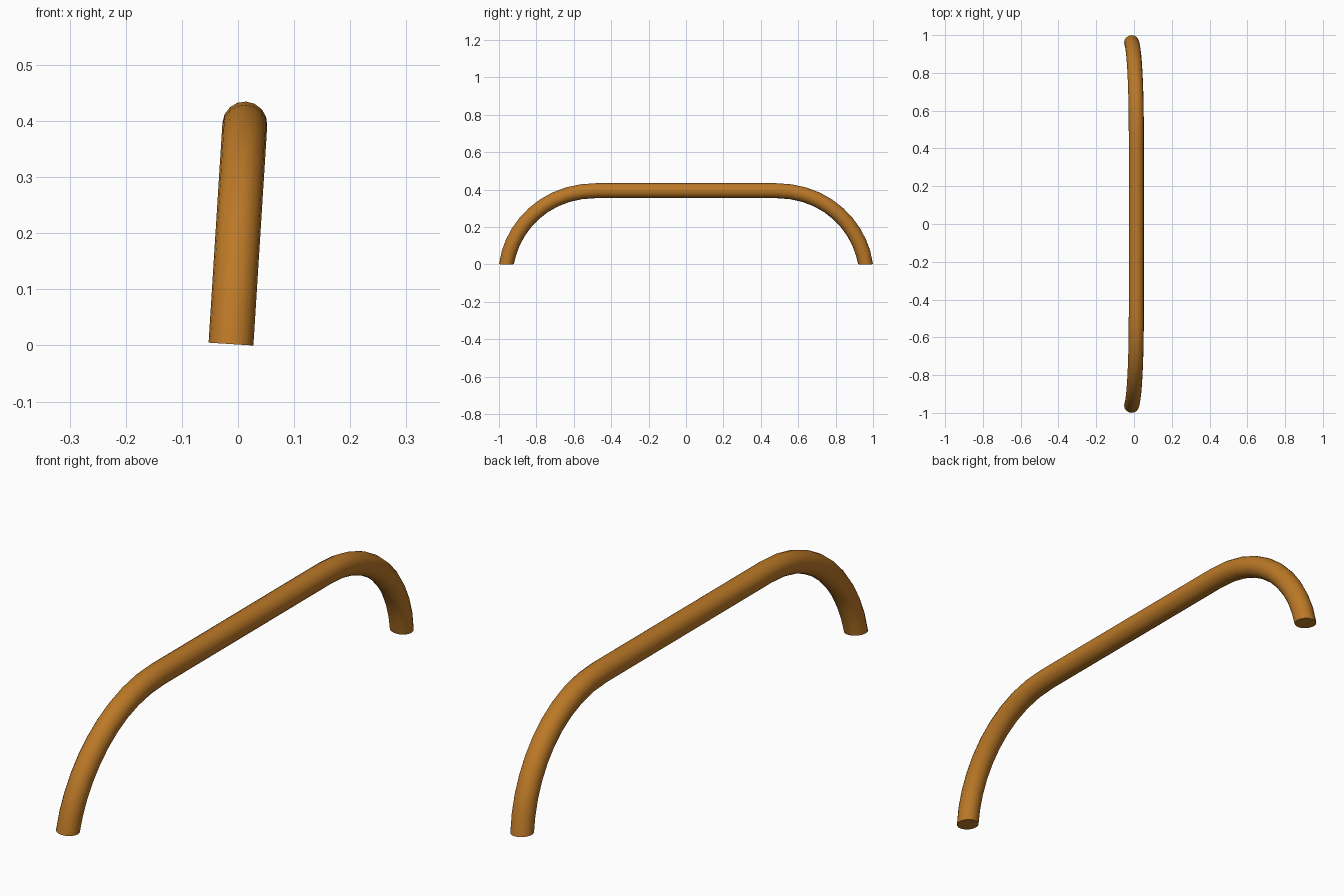
import bpy
import math
from mathutils import Matrix

cube = bpy.data.objects.get("Cube")
if cube:
    bpy.data.objects.remove(cube, do_unlink=True)

RADIUS = 0.04
HEIGHT = 0.393          # centre line of the grip
FOOT, BEND = 0.96, 0.48  # y of the feet and of the bend starts
LEAN = math.radians(3.6)

# Warm bronze
bronze = bpy.data.materials.new("bronze")
bronze.use_nodes = True
colour = (0.50, 0.19, 0.02, 1)
bronze.diffuse_color = colour
bronze.node_tree.nodes["Principled BSDF"].inputs["Base Color"].default_value = colour

# Centre line: foot, bend, grip, bend, foot
path = bpy.data.curves.new("handle_path", "CURVE")
path.dimensions = "3D"
path.resolution_u = 10
path.bevel_depth = RADIUS
path.bevel_resolution = 6
path.use_fill_caps = True
spline = path.splines.new("BEZIER")
spline.bezier_points.add(3)
rise, reach = HEIGHT * 0.5, (FOOT - BEND) * 0.58
stations = [  # position, handle before, handle after, as (y, z)
    ((-FOOT, 0), (-FOOT, -rise), (-FOOT + 0.03, rise)),
    ((-BEND, HEIGHT), (-BEND - reach, HEIGHT), (-BEND / 3, HEIGHT)),
]
stations += [tuple((-y, z) for y, z in (co, after, before))
             for co, before, after in reversed(stations)]
for point, (co, before, after) in zip(spline.bezier_points, stations):
    point.handle_left_type = point.handle_right_type = "FREE"
    point.co = (0, *co)
    point.handle_left = (0, *before)
    point.handle_right = (0, *after)

# Solid tube, leaning a little to one side
source = bpy.data.objects.new("handle_source", path)
bpy.context.collection.objects.link(source)
bpy.context.view_layer.update()
mesh = bpy.data.meshes.new_from_object(
    source.evaluated_get(bpy.context.evaluated_depsgraph_get()))
bpy.data.objects.remove(source, do_unlink=True)

# Cut the feet flat
for v in mesh.vertices:
    if v.co.z < 0.012:
        v.co.z = 0
mesh.transform(Matrix.Translation((-0.0125, 0, 0.0025)) @ Matrix.Rotation(LEAN, 4, "Y"))
mesh.materials.clear()
mesh.materials.append(bronze)

handle = bpy.data.objects.new("handle", mesh)
bpy.context.collection.objects.link(handle)
bpy.context.view_layer.objects.active = handle
handle.select_set(True)
bpy.ops.object.shade_smooth_by_angle(angle=math.radians(40))
